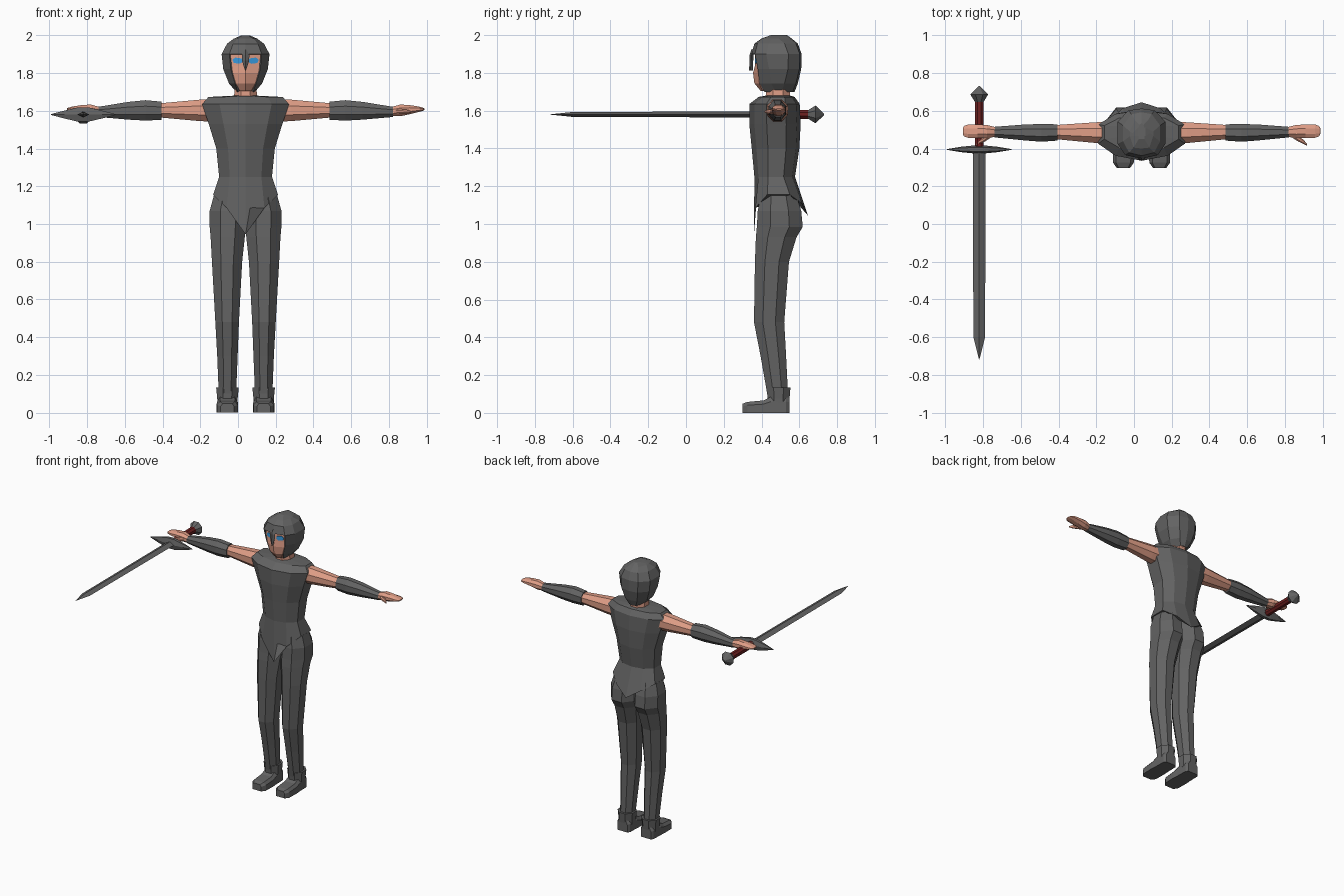
import bpy, bmesh, math
from mathutils import Vector

if "Cube" in bpy.data.objects:
    bpy.data.objects.remove(bpy.data.objects["Cube"])

CX = 0.04   # centre line of the body


def material(name, rgb):
    m = bpy.data.materials.new(name)
    m.diffuse_color = (*rgb, 1)
    m.use_nodes = True
    m.node_tree.nodes["Principled BSDF"].inputs["Base Color"].default_value = m.diffuse_color
    return m


GREY = material("dark grey", (0.125, 0.125, 0.125))
SKIN = material("skin", (0.74, 0.34, 0.24))
RED = material("grip red", (0.16, 0.015, 0.015))
BLUE = material("eye blue", (0.04, 0.32, 0.72))


def finish(name, bm, mat):
    bmesh.ops.recalc_face_normals(bm, faces=bm.faces)
    me = bpy.data.meshes.new(name)
    bm.to_mesh(me)
    bm.free()
    me.materials.append(mat)
    ob = bpy.data.objects.new(name, me)
    bpy.context.collection.objects.link(ob)
    return ob


def loft(name, rings, mat, skip=None, caps=True):
    """Skin a list of equal rings; skip(i, j) leaves a face open."""
    bm = bmesh.new()
    vs = [[bm.verts.new(p) for p in r] for r in rings]
    n = len(vs[0])
    for i in range(len(vs) - 1):
        for j in range(n):
            if skip and skip(i, j):
                continue
            k = (j + 1) % n
            bm.faces.new((vs[i][j], vs[i][k], vs[i + 1][k], vs[i + 1][j]))
    if caps:
        bm.faces.new(vs[0])
        bm.faces.new(vs[-1])
    return finish(name, bm, mat)


def oval(axis, t, a, b, ra, rb, n=8, turn=0.5):
    """Ring across an axis; a, b are the centre on the two other axes."""
    out = []
    for i in range(n):
        w = (i + turn) * math.tau / n
        k = 1 / math.cos(math.pi / n) if turn else 1
        p = [a + ra * k * math.cos(w), b + rb * k * math.sin(w)]
        p.insert("xyz".index(axis), t)
        out.append(Vector(p))
    return out


def body_ring(pts):
    """Mirror a half outline (x, y, z), from front centre to back centre."""
    right = [Vector((CX + x, y, z)) for x, y, z in pts]
    left = [Vector((CX - x, y, z)) for x, y, z in pts[-2:0:-1]]
    return right + left


# Tunic: pointed hem in front and back, faceted chest
def tunic_ring(z, w, yf, yb):
    d = yb - yf
    return body_ring([(0, yf, z), (w * .6, yf + d * .1, z), (w, yf + d * .34, z),
                      (w, yf + d * .72, z), (w * .6, yb - d * .07, z), (0, yb, z)])


hem = body_ring([(0, .36, .945), (.1, .367, 1.085), (.172, .43, 1.155),
                 (.172, .55, 1.155), (.1, .613, 1.11), (0, .645, 1.045)])
rings = [hem] + [tunic_ring(*r) for r in [
    (1.25, .14, .362, .577), (1.40, .155, .348, .6), (1.53, .195, .335, .607),
    (1.635, .23, .335, .602), (1.673, .197, .385, .575), (1.68, .06, .425, .55)]]
loft("tunic", rings, GREY)

# Neck
loft("neck", [oval('z', 1.64, CX, .487, .062, .066), oval('z', 1.80, CX, .487, .055, .06)], SKIN)


# Head inside the helmet
def head_ring(z, fx, w, yc, yf, yb):
    return body_ring([(0, yc, z), (fx, yf, z), (w, yf + .06, z),
                      (w, yb - .07, z), (w * .55, yb - .01, z), (0, yb, z)])


loft("head", [head_ring(*r) for r in [
    (1.705, .03, .04, .395, .405, .55), (1.745, .052, .075, .362, .388, .57),
    (1.80, .068, .1, .355, .385, .59), (1.84, .08, .108, .366, .384, .59),
    (1.90, .083, .11, .366, .384, .59), (1.94, .06, .08, .40, .41, .56)]], SKIN)

# Helmet with an open face
helmet = loft("helmet", [head_ring(*r) for r in [
    (1.70, .04, .05, .41, .415, .575), (1.745, .056, .088, .37, .39, .592),
    (1.82, .078, .118, .36, .38, .61), (1.90, .086, .127, .346, .365, .612),
    (1.955, .066, .098, .362, .378, .592), (1.982, .042, .062, .40, .405, .56),
    (2.0, .015, .02, .45, .45, .535)]], GREY,
    skip=lambda i, j: i < 3 and j in (0, 9), caps=False)
bm = bmesh.new()
bm.from_mesh(helmet.data)
crown = [e for e in bm.edges if e.is_boundary and min(v.co.z for v in e.verts) > 1.99]
bmesh.ops.edgeloop_fill(bm, edges=crown)
bmesh.ops.recalc_face_normals(bm, faces=bm.faces)
bm.to_mesh(helmet.data)
bm.free()
sol = helmet.modifiers.new("thickness", 'SOLIDIFY')
sol.thickness = 0.008
sol.offset = -1

# Nose guard
loft("nose_guard", [
    [Vector((CX - x, y, z)), Vector((CX, y - .008, z)), Vector((CX + x, y, z)),
     Vector((CX, y + .012, z))]
    for x, y, z in [(.003, .354, 1.925), (.02, .345, 1.895), (.019, .344, 1.865), (.002, .342, 1.812)]], GREY)

# Eyes: thin plates lying on the face
for s, side in ((-1, "right"), (1, "left")):
    bm = bmesh.new()
    shape = [(.016, 1.858), (.03, 1.849), (.062, 1.853), (.07, 1.870), (.055, 1.882), (.02, 1.877)]
    front = [bm.verts.new((CX + s * x, .361 + x * .225, z)) for x, z in shape]
    back = [bm.verts.new((CX + s * x, .367 + x * .225, z)) for x, z in shape]
    bm.faces.new(front)
    bm.faces.new(back)
    for j in range(6):
        k = (j + 1) % 6
        bm.faces.new((front[j], front[k], back[k], back[j]))
    finish(side + "_eye", bm, BLUE)

# Limbs, built once per side
for s, side in ((-1, "right"), (1, "left")):
    def X(d):
        return CX + s * d

    # Leg: height, inner x, outer x, front y, back y
    loft(side + "_leg", [
        oval('z', z, X((a + b) / 2), (f + k) / 2, (b - a) / 2, (k - f) / 2)
        for z, a, b, f, k in [
            (.10, .05, .142, .43, .54), (.30, .042, .15, .395, .53), (.48, .035, .16, .36, .52),
            (.80, .018, .178, .365, .545), (.93, .004, .185, .37, .585), (.985, -.002, .19, .375, .618),
            (1.07, -.002, .19, .38, .61), (1.15, -.002, .168, .395, .585), (1.20, 0, .135, .41, .56)]], GREY)

    # Boot: cuff and foot
    loft(side + "_boot_cuff", [oval('z', z, X(.096), .49, r, q) for z, r, q in
                               [(.05, .053, .056), (.075, .054, .058), (.135, .06, .063)]], GREY)
    foot = []
    for y, hw, top in [(.298, .036, .048), (.325, .055, .058), (.41, .057, .066),
                       (.45, .054, .085), (.53, .052, .085), (.547, .04, .08)]:
        foot.append([Vector((X(.096) + x * hw, y, z)) for x, z in
                     [(-1, 0), (1, 0), (1, top * .7), (.7, top), (-.7, top), (-1, top * .7)]])
    loft(side + "_foot", foot, GREY)

    # Arm, bracer and hand: distance, y, z, half depth, half height
    def limb(name, mat, rows):
        loft(side + name, [oval('x', X(d), y, z, ry, rz) for d, y, z, ry, rz in rows], mat)

    limb("_upper_arm", SKIN, [(.15, .484, 1.602, .058, .06), (.24, .484, 1.602, .055, .057),
                              (.46, .487, 1.602, .037, .037)])
    limb("_bracer", GREY, [(.445, .485, 1.60, .043, .048), (.53, .483, 1.602, .047, .054),
                           (.62, .485, 1.60, .042, .047), (.78, .487, 1.594, .028, .027)])
    limb("_hand", SKIN, [(.76, .487, 1.594, .023, .022), (.82, .49, 1.602, .035, .031),
                         (.87, .491, 1.606, .036, .024), (.92, .492, 1.608, .035, .014),
                         (.94, .492, 1.608, .028, .008), (.947, .492, 1.608, .016, .004)])
    limb("_thumb", SKIN, [(.79, .475, 1.597, .012, .014), (.83, .452, 1.595, .015, .013),
                          (.86, .434, 1.595, .011, .01), (.877, .419, 1.595, .004, .004)])

# Sword, pointing forward
SX, SZ = -0.82, 1.58


def sword(name, mat, rows, n, turn):
    loft(name, [oval('y', y, SX, SZ, rx, rz, n, turn) for y, rx, rz in rows], mat)


sword("blade", GREY, [(.40, .034, .016), (-.60, .031, .013), (-.718, .001, .001)], 4, 0)
sword("grip", RED, [(.39, .023, .023), (.67, .023, .023)], 8, .5)
sword("pommel", GREY, [(.642, .02, .02), (.686, .047, .047), (.73, .004, .004)], 8, .5)
loft("guard", [oval('x', SX + d, .395, SZ, ry, rz, 6, 0) for d, ry, rz in
               [(-.17, .002, .003), (-.10, .014, .024), (-.03, .021, .043),
                (.03, .021, .043), (.10, .014, .024), (.17, .002, .003)]], GREY)
